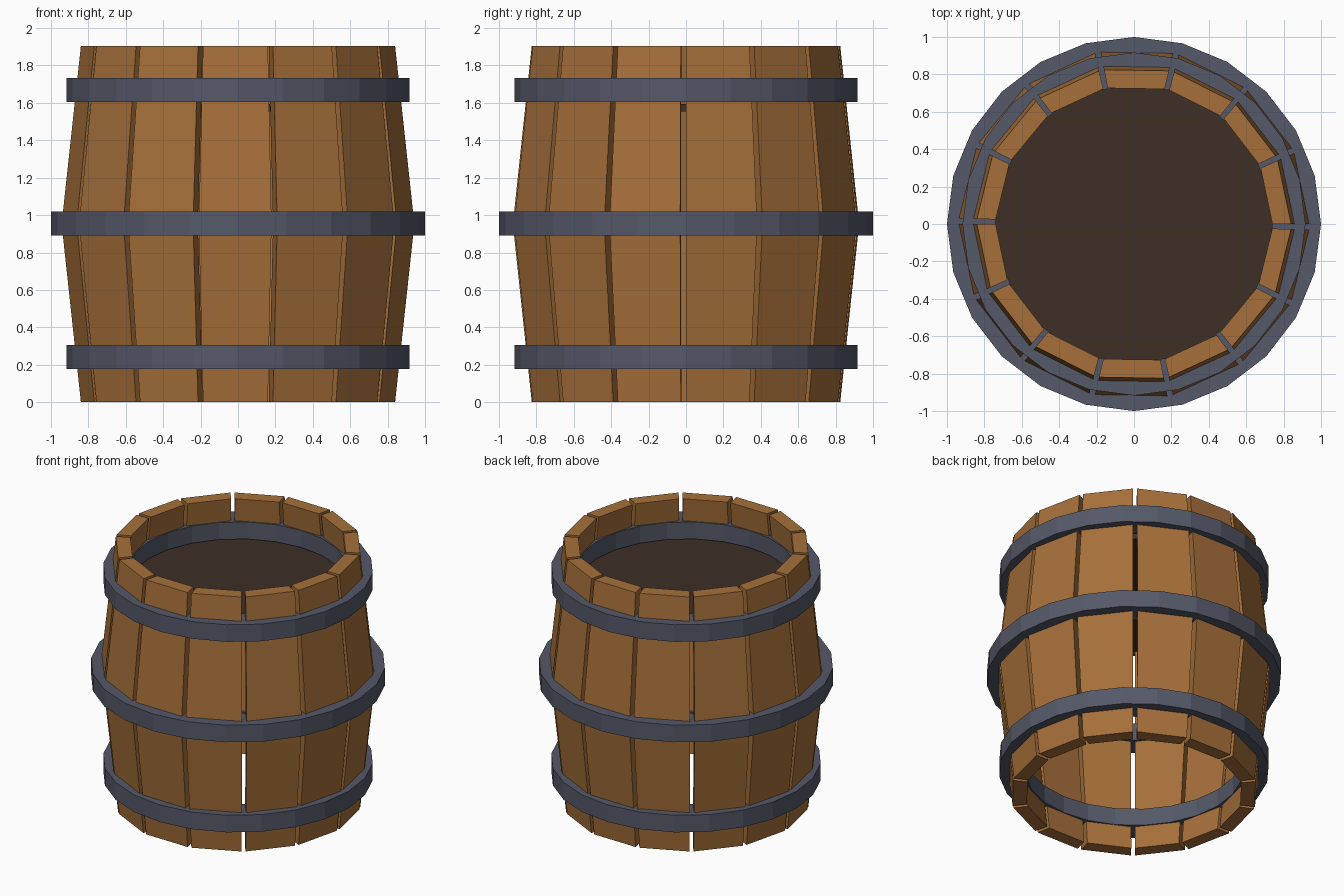
import bpy
import bmesh
from math import cos, sin, pi, tau

cube = bpy.data.objects.get("Cube")
if cube:
    bpy.data.objects.remove(cube, do_unlink=True)

HEIGHT = 1.905
STAVES = 14
GAP = 0.033        # angle between neighbouring staves
RING_SIDES = 24


def material(name, rgb):
    mat = bpy.data.materials.new(name)
    mat.use_nodes = True
    mat.diffuse_color = (*rgb, 1)
    mat.node_tree.nodes["Principled BSDF"].inputs["Base Color"].default_value = (*rgb, 1)
    return mat


wood = material("oak_wood", (0.38, 0.16, 0.042))
iron = material("dark_iron", (0.09, 0.099, 0.138))
lid_wood = material("dark_lid_wood", (0.047, 0.028, 0.019))


def add_object(name, mesh, mat=None):
    obj = bpy.data.objects.new(name, mesh)
    bpy.context.collection.objects.link(obj)
    if mat:
        mesh.materials.append(mat)
    return obj


def finish(bm, name):
    bmesh.ops.recalc_face_normals(bm, faces=bm.faces)
    mesh = bpy.data.meshes.new(name)
    bm.to_mesh(mesh)
    bm.free()
    return mesh


def polar(r, angle, z):
    return (r * cos(angle), r * sin(angle), z)


def stave_mesh():
    """Bent plank: four-cornered sections at the foot, belly and top."""
    bm = bmesh.new()
    end = tau / STAVES - GAP
    sections = []
    for outer, z in ((0.84, 0), (0.943, HEIGHT / 2), (0.84, HEIGHT)):
        inner = outer - 0.1
        corners = ((outer, 0), (outer, end), (inner, end), (inner, 0))
        sections.append([bm.verts.new(polar(r, a, z)) for r, a in corners])
    for low, high in zip(sections, sections[1:]):
        for i in range(4):
            j = (i + 1) % 4
            bm.faces.new((low[i], low[j], high[j], high[i]))
    bm.faces.new(sections[0])
    bm.faces.new(sections[-1])
    return finish(bm, "stave")


def hoop_mesh(inner, outer, bottom, top):
    """Square-edged faceted band."""
    bm = bmesh.new()
    profile = ((inner, bottom), (outer, bottom), (outer, top), (inner, top))
    loops = [[bm.verts.new(polar(r, k * tau / RING_SIDES, z)) for r, z in profile]
             for k in range(RING_SIDES)]
    for k, here in enumerate(loops):
        there = loops[(k + 1) % RING_SIDES]
        for i in range(4):
            j = (i + 1) % 4
            bm.faces.new((here[i], there[i], there[j], here[j]))
    return finish(bm, "hoop")


# Staves around the barrel, sharing one mesh
plank = stave_mesh()
plank.materials.append(wood)
for k in range(STAVES):
    stave = add_object(f"stave_{k + 1}", plank)
    stave.rotation_euler.z = k * tau / STAVES

# Iron hoops
for name, inner, outer, z in (("lower_hoop", 0.74, 0.917, 0.242),
                              ("middle_hoop", 0.82, 1.0, 0.955),
                              ("upper_hoop", 0.74, 0.917, 1.668)):
    add_object(name, hoop_mesh(inner, outer, z - 0.064, z + 0.064), iron)

# Recessed lid
bm = bmesh.new()
bmesh.ops.create_cone(bm, cap_ends=True, segments=RING_SIDES,
                      radius1=0.77, radius2=0.77, depth=0.04)
bmesh.ops.translate(bm, verts=bm.verts, vec=(0, 0, 1.575))
add_object("lid", finish(bm, "lid"), lid_wood)
